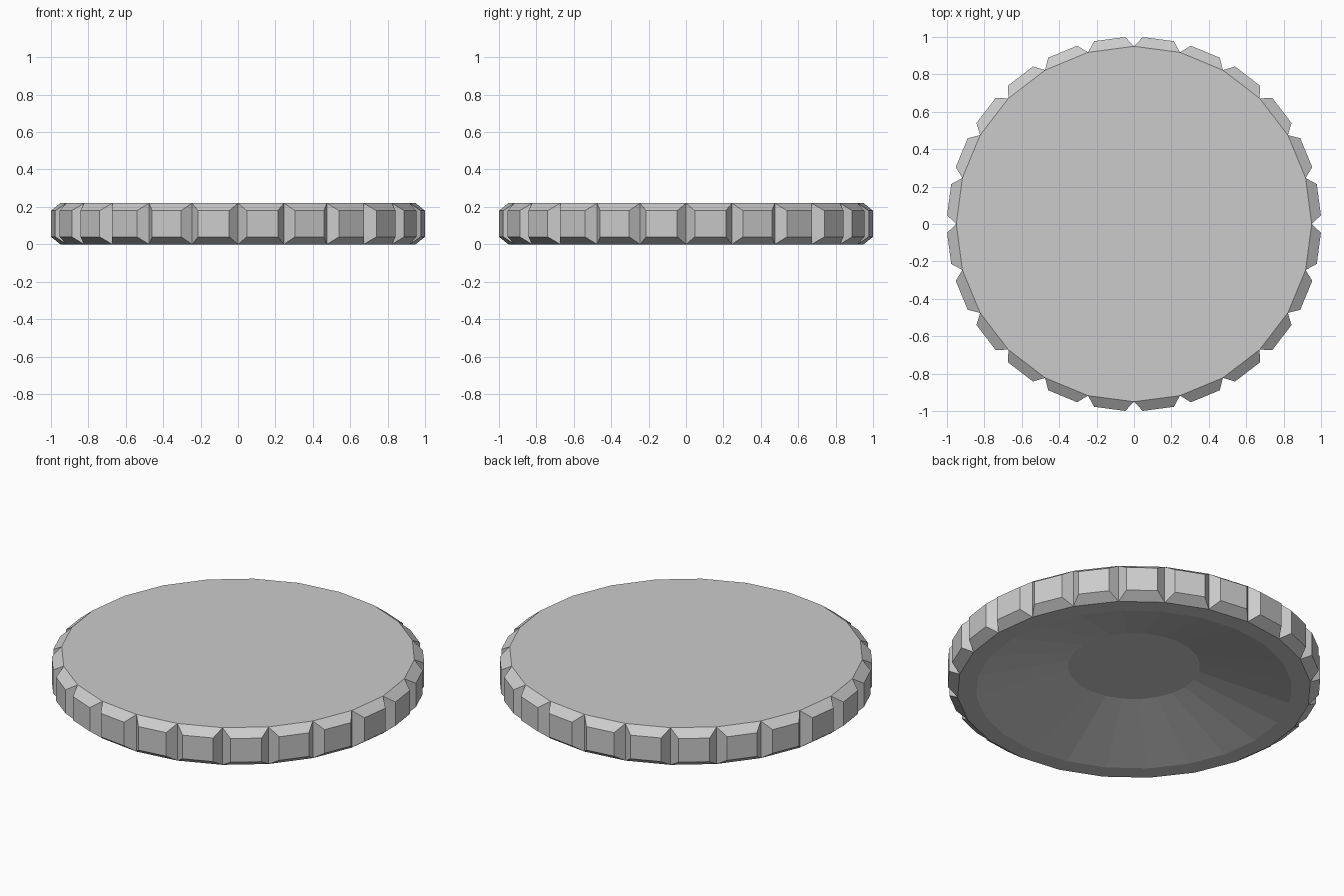
import bpy, bmesh, math

if "Cube" in bpy.data.objects:
    bpy.data.objects.remove(bpy.data.objects["Cube"])

SIDES = 24
bm = bmesh.new()


def ring(radius, z):
    return [bm.verts.new((radius * math.cos(i * math.tau / SIDES),
                          radius * math.sin(i * math.tau / SIDES), z))
            for i in range(SIDES)]


def bridge(a, b):
    return [bm.faces.new((a[i], a[(i + 1) % SIDES], b[(i + 1) % SIDES], b[i]))
            for i in range(SIDES)]


# Disc body with a hollow underside
hollow = ring(0.355, 0.145)
lip = ring(0.85, 0.0)
bottom = ring(0.95, 0.0)
top = ring(0.95, 0.22)
bm.faces.new(list(reversed(hollow)))
bridge(hollow, lip)
bridge(lip, bottom)
walls = bridge(bottom, top)
bm.faces.new(top)
bmesh.ops.recalc_face_normals(bm, faces=bm.faces[:])

# Raised bevelled grip on each wall facet
bmesh.ops.inset_individual(bm, faces=walls, thickness=0.04, depth=0.055,
                           use_even_offset=True)

mesh = bpy.data.meshes.new("ridged_disc")
bm.to_mesh(mesh)
bm.free()
disc = bpy.data.objects.new("ridged_disc", mesh)
bpy.context.collection.objects.link(disc)
